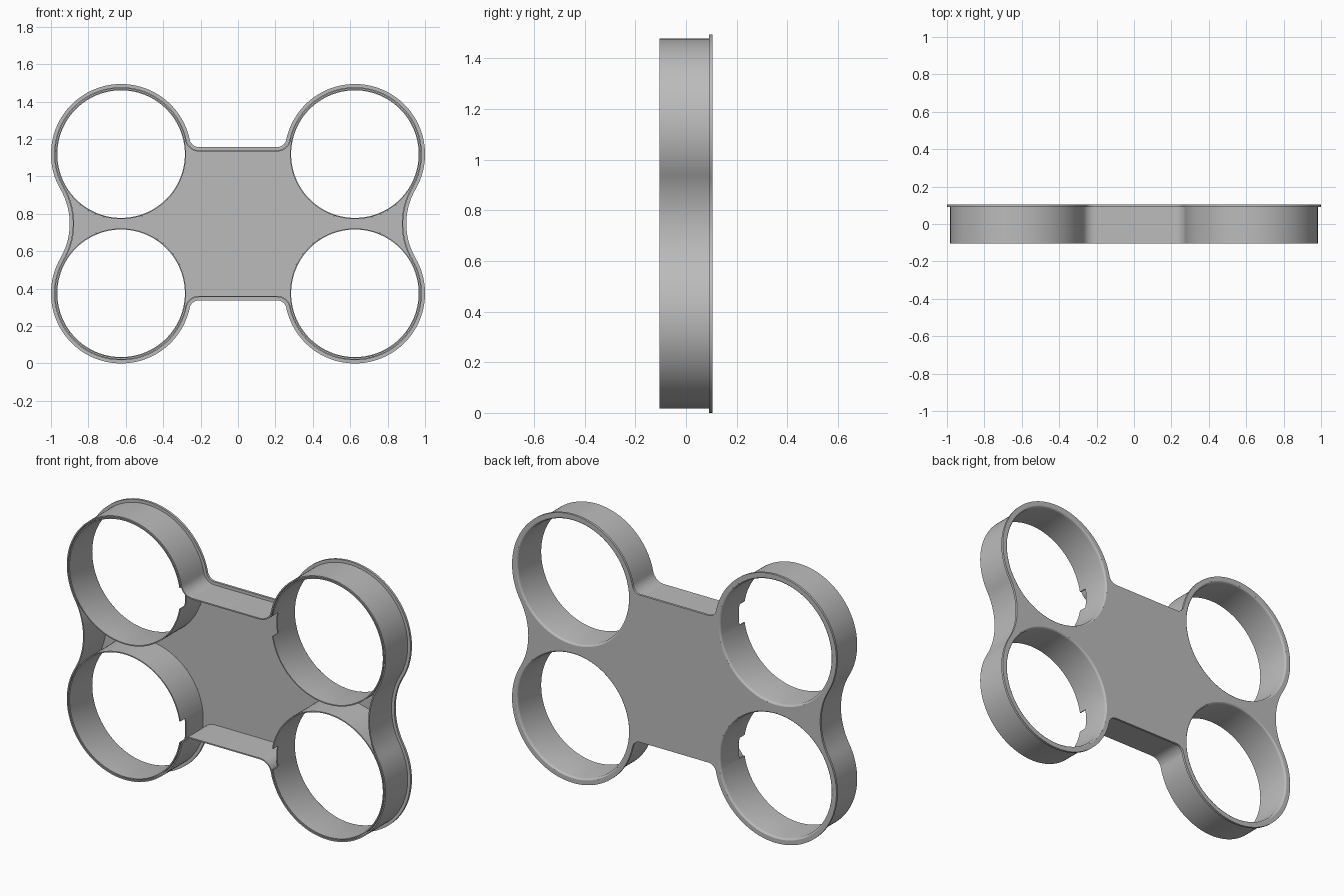
import bpy, bmesh
from math import sin, cos, pi, atan2, sqrt, hypot
from mathutils import Vector

if "Cube" in bpy.data.objects:
    bpy.data.objects.remove(bpy.data.objects["Cube"])

# Main dimensions
CX, CZ, MID = 0.625, 0.372, 0.747      # ring centres, mid height
R, HOLE = 0.375, 0.341                 # flange and hole radii
FRONT, BACK, FLOOR = -0.104, 0.104, 0.091
BAY, WAIST, FILLET = 0.41, 0.90, 0.05  # half height, half width, corner radius

grey = bpy.data.materials.new("grey")
grey.use_nodes = True
grey.diffuse_color = (0.5, 0.5, 0.5, 1)
grey.node_tree.nodes["Principled BSDF"].inputs["Base Color"].default_value = (0.5, 0.5, 0.5, 1)


def finish(name, bm):
    bmesh.ops.recalc_face_normals(bm, faces=bm.faces)
    mesh = bpy.data.meshes.new(name)
    bm.to_mesh(mesh)
    bm.free()
    mesh.materials.append(grey)
    obj = bpy.data.objects.new(name, mesh)
    bpy.context.collection.objects.link(obj)
    bpy.ops.object.select_all(action='DESELECT')
    obj.select_set(True)
    bpy.context.view_layer.objects.active = obj
    bpy.ops.object.shade_smooth_by_angle(angle=pi / 6)


def arc(cx, cz, r, a, b, n):
    return [(cx + r * cos(a + (b - a) * i / n), cz + r * sin(a + (b - a) * i / n))
            for i in range(n + 1)]


def outline(d):
    """Body outline moved inward by d, made of tangent arcs and mirrored."""
    gap = WAIST - CX
    s = (gap ** 2 + CZ ** 2 - R ** 2) / (2 * (R - gap))
    wx = WAIST + s
    fz = BAY + FILLET
    fx = CX - sqrt((R + FILLET) ** 2 - (fz - CZ) ** 2)
    a = atan2(-CZ, wx - CX)
    b = atan2(fz - CZ, fx - CX)
    q = arc(wx, 0, s + d, pi, a + pi, 14)
    q += arc(CX, CZ, R - d, a, b, 64)[1:]
    q += arc(fx, fz, FILLET + d, b - pi, -pi / 2, 10)[1:]
    loop = q + [(-x, z) for x, z in reversed(q)]
    loop += [(-x, -z) for x, z in q[1:]] + [(x, -z) for x, z in reversed(q[1:])]
    return loop


def sweep(name, rings):
    """Closed solid joining each ring of points to the next, and last to first."""
    bm = bmesh.new()
    rows = [[bm.verts.new(p) for p in ring] for ring in rings]
    n = len(rows[0])
    for k, row in enumerate(rows):
        other = rows[(k + 1) % len(rows)]
        for i in range(n):
            j = (i + 1) % n
            bm.faces.new((row[i], row[j], other[j], other[i]))
    finish(name, bm)


# Back plate with four holes
bm = bmesh.new()
centres = [(sx * CX, sz * CZ) for sx in (-1, 1) for sz in (-1, 1)]
loops = [outline(0)] + [arc(x, z, HOLE + 0.009, 0, 2 * pi, 96)[:-1] for x, z in centres]
for loop in loops:
    vs = [bm.verts.new((x, FLOOR, z + MID)) for x, z in loop]
    for i, v in enumerate(vs):
        bm.edges.new((v, vs[i - 1]))
bmesh.ops.triangle_fill(bm, edges=bm.edges[:], use_beauty=True)
for f in [f for f in bm.faces
          if any(hypot(f.calc_center_median().x - x, f.calc_center_median().z - MID - z) < HOLE
                 for x, z in centres)]:
    bm.faces.remove(f)
ext = bmesh.ops.extrude_face_region(bm, geom=bm.faces[:], use_keep_orig=True)["geom"]
bmesh.ops.translate(bm, vec=Vector((0, BACK - FLOOR, 0)),
                    verts=[g for g in ext if isinstance(g, bmesh.types.BMVert)])
finish("back_plate", bm)

# Outer wall, set in from the plate edge
sweep("outer_wall", [[(x, y, z + MID) for x, z in outline(d)]
                     for d, y in ((0.017, FRONT), (0.017, FLOOR), (0.024, FLOOR), (0.024, FRONT))])

# Ring tubes: flared at the back, notched at the front on the inner side
NOTCH, DEPTH = 0.17, 0.045
steps = [(-NOTCH + 2 * NOTCH * i / 10, DEPTH) for i in range(11)]
steps += [(NOTCH + (2 * pi - 2 * NOTCH) * i / 90, 0) for i in range(91)]
profile = [(0, FRONT), (0, 0.092), (0.0015, 0.098), (0.0045, 0.102), (0.009, BACK),
           (0.009, FLOOR), (0.006, FLOOR), (0.006, FRONT)]
for x, z in centres:
    side = -1 if x > 0 else 1
    rings = [[(x + side * (HOLE + dr) * cos(a), y + (cut if y == FRONT else 0),
               z + MID + (HOLE + dr) * sin(a)) for a, cut in steps] for dr, y in profile]
    sweep(("upper" if z > 0 else "lower") + ("_left" if x > 0 else "_right") + "_ring", rings)
